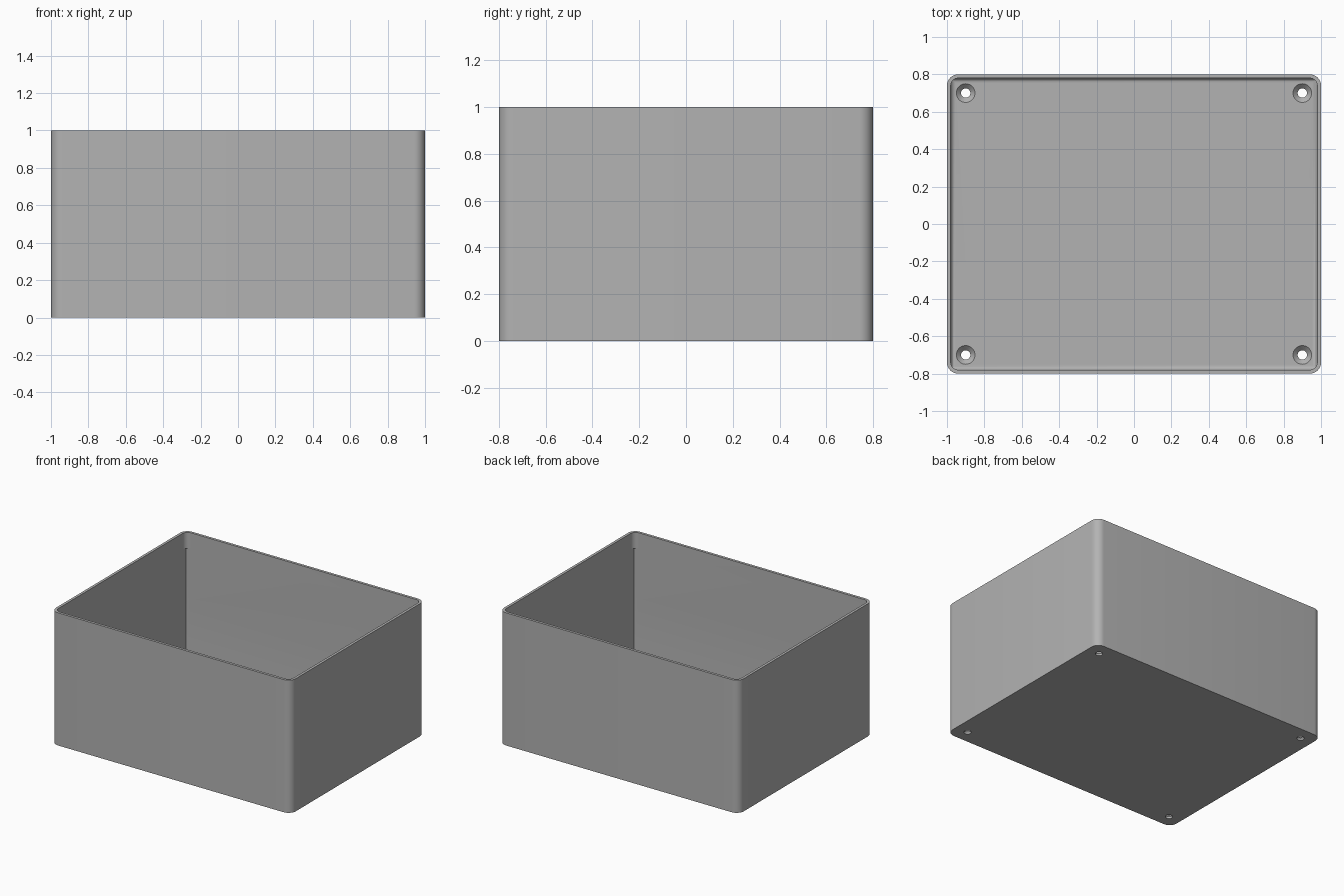
import bpy, bmesh, math
from mathutils import Matrix

cube = bpy.data.objects.get("Cube")
if cube:
    bpy.data.objects.remove(cube, do_unlink=True)

HX, HY, HEIGHT = 1.0, 0.8, 1.0
WALL, FLOOR, LIP = 0.02, 0.04, 0.88

grey = bpy.data.materials.new("grey plastic")
grey.use_nodes = True
grey.diffuse_color = (0.45, 0.45, 0.45, 1)
grey.node_tree.nodes["Principled BSDF"].inputs["Base Color"].default_value = grey.diffuse_color


def add_object(name, bm):
    mesh = bpy.data.meshes.new(name)
    bmesh.ops.recalc_face_normals(bm, faces=bm.faces[:])
    bm.to_mesh(mesh)
    bm.free()
    mesh.materials.append(grey)
    obj = bpy.data.objects.new(name, mesh)
    bpy.context.collection.objects.link(obj)
    return obj


def block(name, hx, hy, z0, z1, corner=0, floor_fillet=0):
    """Box with optional rounded upright corners or rounded bottom edges."""
    bm = bmesh.new()
    bmesh.ops.create_cube(bm, size=1, matrix=Matrix.Translation((0, 0, (z0 + z1) / 2))
                          @ Matrix.Diagonal((2 * hx, 2 * hy, z1 - z0, 1)))
    upright = [e for e in bm.edges if abs(e.verts[0].co.z - e.verts[1].co.z) > 1e-4]
    bottom = [e for e in bm.edges if all(v.co.z < z0 + 1e-4 for v in e.verts)]
    for edges, radius in ((upright, corner), (bottom, floor_fillet)):
        if radius:
            bmesh.ops.bevel(bm, geom=edges, offset=radius, segments=8,
                            profile=0.5, affect='EDGES')
    return add_object(name, bm)


def cone(name, x, y, z0, z1, r0, r1):
    bm = bmesh.new()
    bmesh.ops.create_cone(bm, cap_ends=True, segments=32, radius1=r0, radius2=r1,
                          depth=z1 - z0, matrix=Matrix.Translation((x, y, (z0 + z1) / 2)))
    return add_object(name, bm)


def cut(target, cutter):
    cutter.hide_render = True
    mod = target.modifiers.new("cut", 'BOOLEAN')
    mod.operation, mod.solver, mod.object = 'DIFFERENCE', 'EXACT', cutter
    bpy.context.view_layer.objects.active = target
    bpy.ops.object.modifier_apply(modifier=mod.name)
    bpy.data.objects.remove(cutter, do_unlink=True)


# Outer shell, hollowed with rounded corners at the mouth and square ones below
box = block("open_box", HX, HY, 0, HEIGHT, corner=0.06)
cut(box, block("mouth_cutter", HX - WALL, HY - WALL, 0.5, HEIGHT + 0.1, corner=0.04))
cut(box, block("cavity_cutter", HX - WALL, HY - WALL, FLOOR, LIP, floor_fillet=0.025))

# Countersunk screw holes in the floor corners
for sx in (-1, 1):
    for sy in (-1, 1):
        x, y = sx * (HX - 0.1), sy * (HY - 0.1)
        cut(box, cone("screw_hole_cutter", x, y, -0.1, 0.2, 0.025, 0.025))
        cut(box, cone("countersink_cutter", x, y, FLOOR - 0.026, FLOOR + 0.001, 0.024, 0.051))

# Smooth rounded corners with crisp rims
bpy.ops.object.select_all(action='DESELECT')
box.select_set(True)
bpy.context.view_layer.objects.active = box
bpy.ops.object.shade_smooth_by_angle(angle=math.radians(30))
